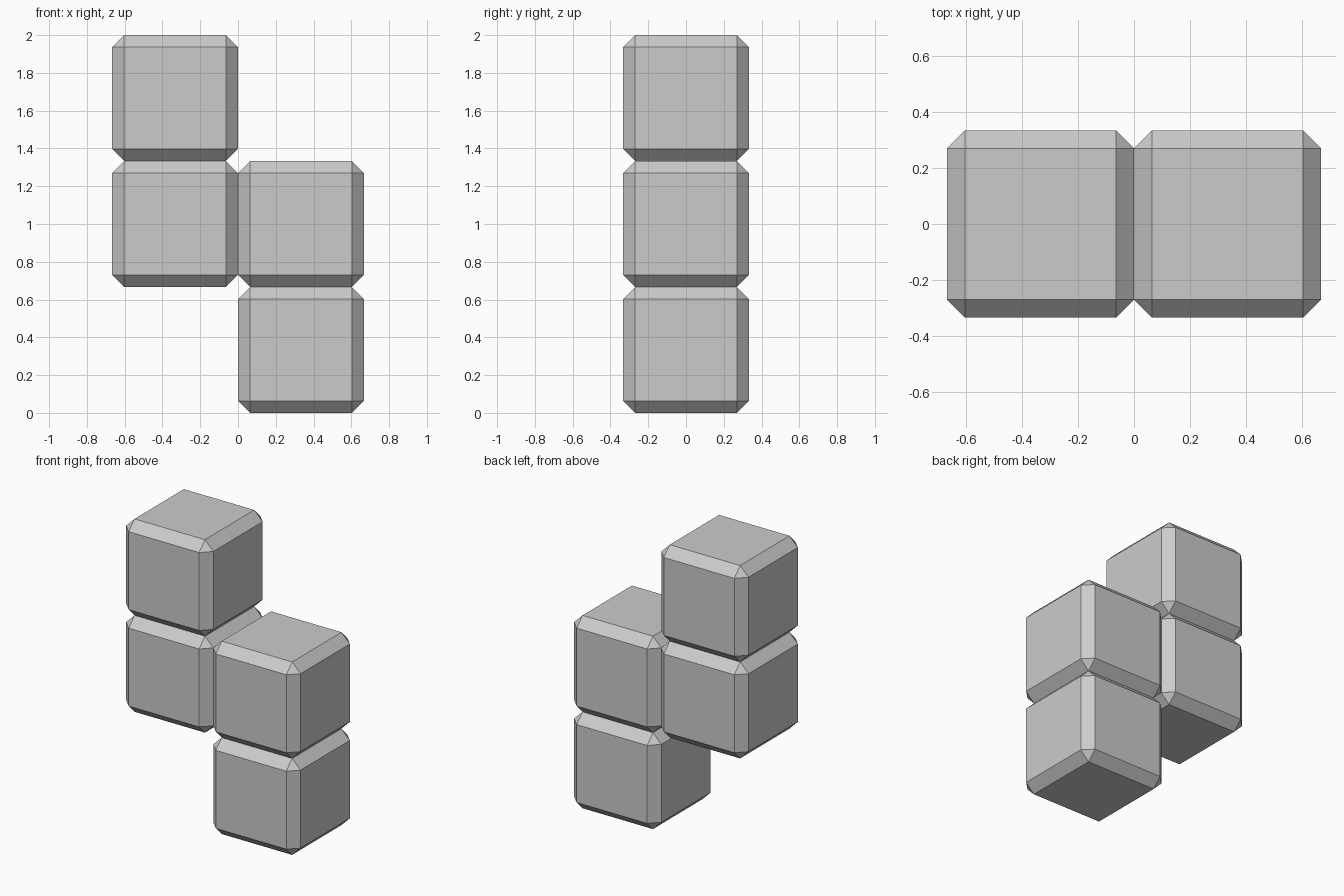
import bpy
import bmesh

if "Cube" in bpy.data.objects:
    bpy.data.objects.remove(bpy.data.objects["Cube"])

S = 2 / 3        # block edge length
CHAMFER = 0.064  # flat edge cut


def block(name, x, z):
    """One chamfered cube centred at (x, 0, z)."""
    bm = bmesh.new()
    bmesh.ops.create_cube(bm, size=S)
    bmesh.ops.bevel(bm, geom=bm.edges[:], offset=CHAMFER, offset_type='OFFSET',
                    segments=1, affect='EDGES', profile=0.5)
    mesh = bpy.data.meshes.new(name)
    bm.to_mesh(mesh)
    bm.free()
    obj = bpy.data.objects.new(name, mesh)
    obj.location = (x, 0, z)
    bpy.context.collection.objects.link(obj)


# Two columns of two blocks, the left one raised by one block
for side, x, first_row in (("right", S / 2, 0), ("left", -S / 2, 1)):
    for i, level in enumerate(("lower", "upper")):
        block(f"{side}_{level}_block", x, S * (first_row + i + 0.5))
